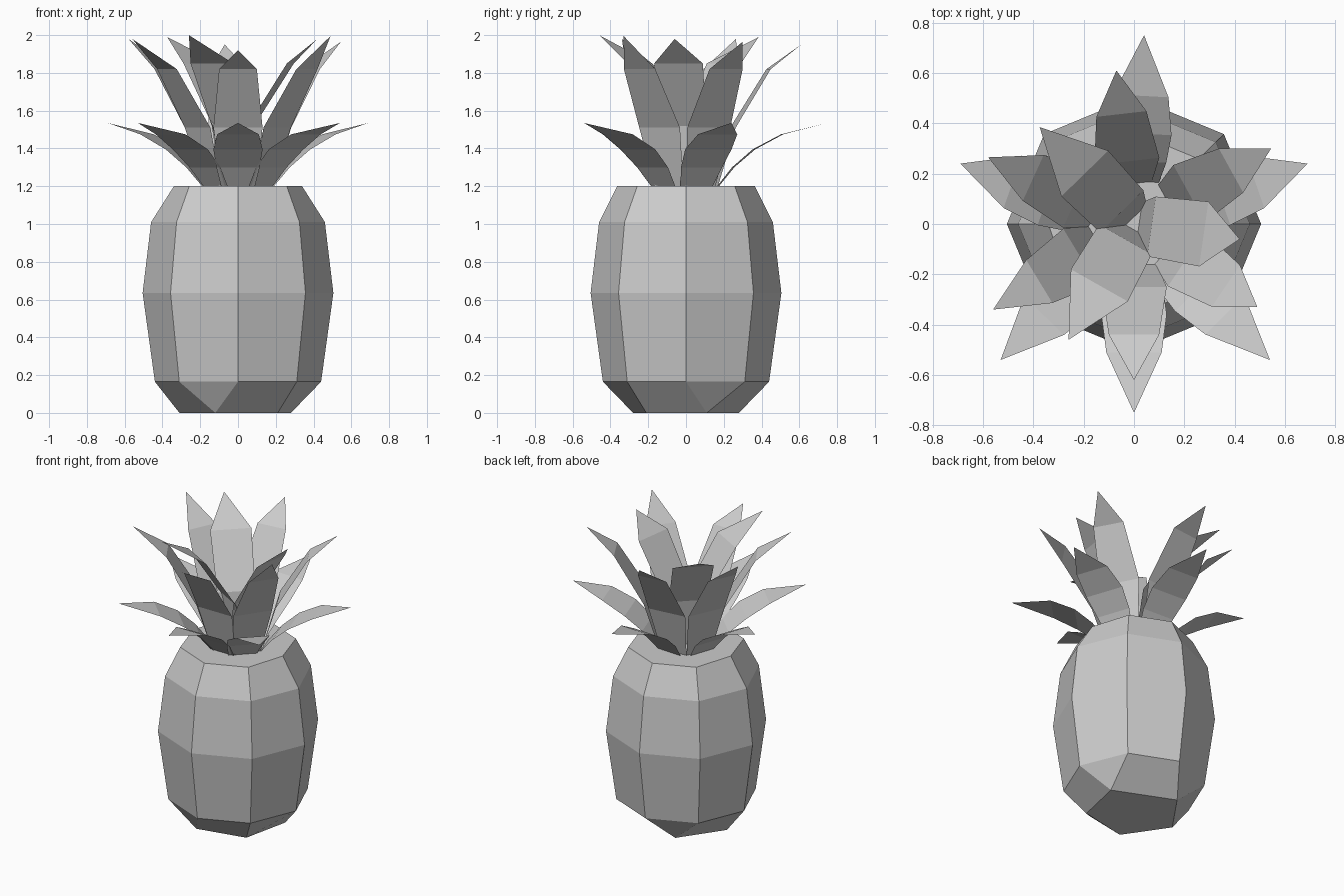
import bpy, bmesh
from math import sin, cos, pi, atan2, hypot
from mathutils import Vector

if "Cube" in bpy.data.objects:
    bpy.data.objects.remove(bpy.data.objects["Cube"])


def add_object(name, bm):
    bmesh.ops.remove_doubles(bm, verts=bm.verts, dist=0.001)
    bmesh.ops.dissolve_degenerate(bm, edges=bm.edges, dist=0.0005)
    mesh = bpy.data.meshes.new(name)
    bm.to_mesh(mesh)
    bm.free()
    obj = bpy.data.objects.new(name, mesh)
    bpy.context.collection.objects.link(obj)
    return obj


def octagon(r, z):
    return [(r * cos(i * pi / 4), r * sin(i * pi / 4), z) for i in range(8)]


# Fruit body: octagonal barrel whose foot merges to five corners
foot = [(0.28, 0.11), (-0.115, 0.28), (-0.31, 0.0), (-0.12, -0.28), (0.21, -0.21)]
foot_ring = [(*foot[i], 0) for i in (0, 0, 1, 1, 2, 3, 3, 4)]
top_ring = [(x * (0.93 if abs(y) < 0.01 else 1), y, z) for x, y, z in octagon(0.365, 1.2)]
rings = [foot_ring, octagon(0.44, 0.165), octagon(0.505, 0.635),
         octagon(0.46, 1.01), top_ring]
bm = bmesh.new()
loops = [[bm.verts.new(p) for p in ring] for ring in rings]
for a, b in zip(loops, loops[1:]):
    for i in range(8):
        j = (i + 1) % 8
        bm.faces.new((a[i], a[j], b[j], b[i]))
bm.faces.new(loops[-1])
bm.faces.new([loops[0][i] for i in (7, 5, 4, 2, 0)])
bmesh.ops.remove_doubles(bm, verts=bm.verts, dist=0.001)
bmesh.ops.recalc_face_normals(bm, faces=bm.faces)
add_object("fruit_body", bm)


# Leaf: strip of (radius, height, half width) rows ending in a pointed tip
def leaf(name, tip, rows):
    x, y, z = tip
    angle, reach = atan2(y, x), hypot(x, y)
    out = Vector((cos(angle), sin(angle), 0))
    side = Vector((-sin(angle), cos(angle), 0))
    bm = bmesh.new()
    pairs = []
    for r, h, w in rows:
        c = out * r + Vector((0, 0, h))
        pairs.append((bm.verts.new(c - side * w), bm.verts.new(c + side * w)))
    for (a, b), (c, d) in zip(pairs, pairs[1:]):
        bm.faces.new((a, b, d, c))
    point = bm.verts.new(out * reach + Vector((0, 0, z)))
    bm.faces.new((*pairs[-1], point))
    add_object(name, bm)


tiers = {
    # Low spreading leaves
    "lower_leaf": (
        [(0.17, 1.2, 0.09), (0.25, 1.3, 0.115), (0.36, 1.395, 0.13), (0.51, 1.475, 0.11)],
        [(0.69, 0.24, 1.535), (0.54, -0.54, 1.535), (0, -0.75, 1.535),
         (-0.53, -0.54, 1.535), (-0.69, 0.24, 1.535), (0.04, 0.75, 1.535)]),
    # Tall outer leaves
    "upper_leaf": (
        [(0.16, 1.2, 0.09), (0.25, 1.51, 0.13), (0.44, 1.82, 0.1)],
        [(0.545, 0.3, 1.965), (0.49, -0.33, 1.995), (0, -0.62, 1.92),
         (-0.56, -0.34, 1.98), (-0.58, 0.265, 1.98), (-0.07, 0.61, 1.95)]),
    # Steep central leaves
    "inner_leaf": (
        [(0.02, 1.2, 0.09), (0.07, 1.52, 0.12), (0.28, 1.85, 0.13)],
        [(-0.375, 0.385, 1.99), (0.42, -0.06, 1.98), (-0.26, -0.46, 2.0)]),
}
for name, (rows, tips) in tiers.items():
    for i, tip in enumerate(tips):
        leaf(f"{name}_{i + 1}", tip, rows)
